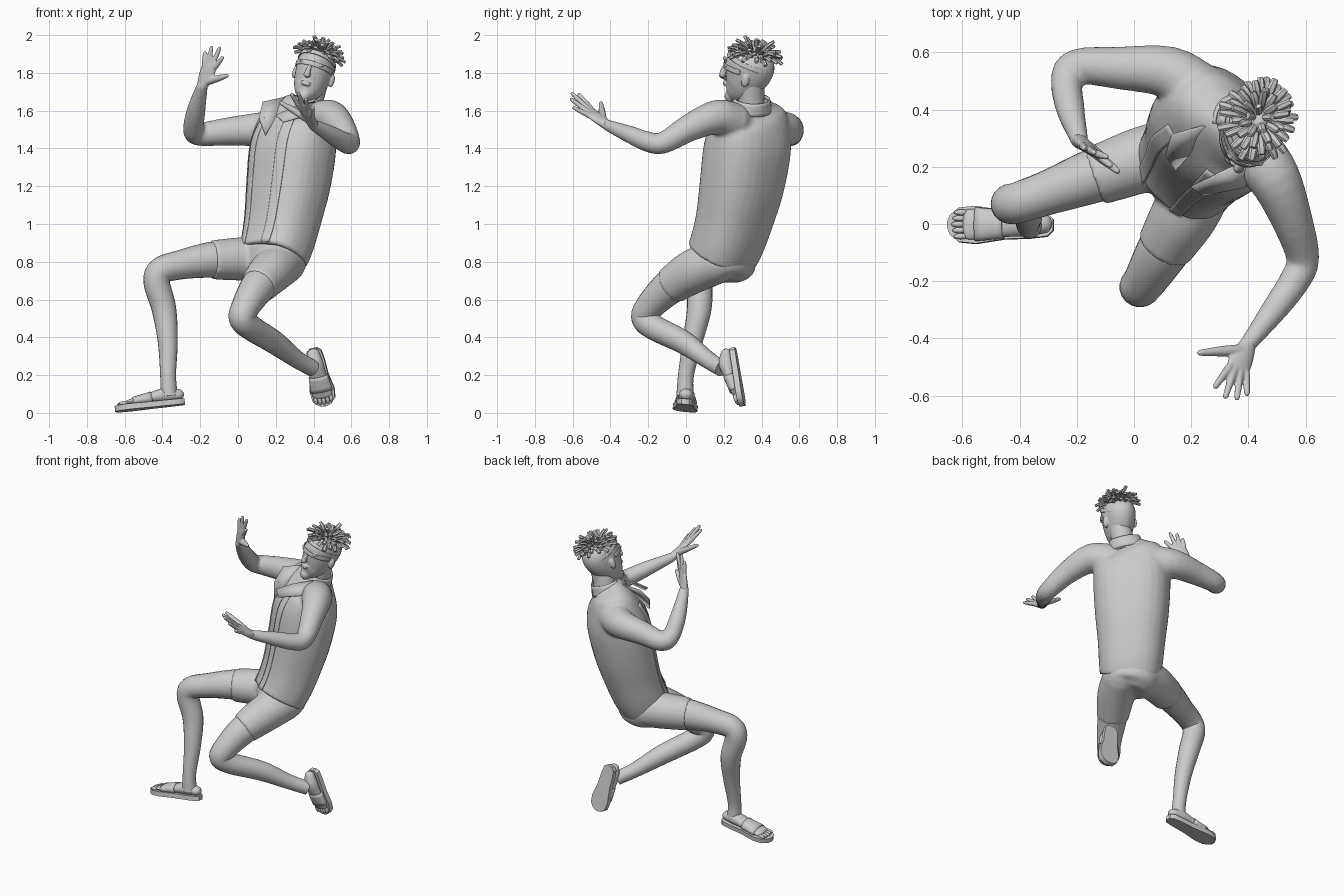
import bpy, bmesh, random
from math import sin, cos, pi, radians
from mathutils import Vector as V, Matrix

if "Cube" in bpy.data.objects:
    bpy.data.objects.remove(bpy.data.objects["Cube"])

random.seed(4)
LEFT = V((.7, -.7, .1))          # the figure's left-hand direction


def loft(bm, keys, side=(1, 0, 0), n=20, arc=None, p=2, caps=True, steps=4, dome=(0, 0)):
    """Skin smooth rings along keys (x, y, z, half width, half depth)."""
    K = [V(k if len(k) == 5 else (*k, k[3])) for k in keys]
    E = [K[0] * 2 - K[1]] + K + [K[-1] * 2 - K[-2]]
    S = []
    for i in range(1, len(K)):
        a, b, c, d = E[i - 1:i + 3]
        for j in range(steps):
            t = j / steps
            S.append(.5 * (2 * b + (c - a) * t + (2 * a - 5 * b + 4 * c - d) * t * t
                           + (3 * b - a - 3 * c + d) * t ** 3))
    S.append(K[-1])
    P = [V(s[:3]) for s in S]
    T = [(P[min(i + 1, len(P) - 1)] - P[max(i - 1, 0)]).normalized() for i in range(len(P))]
    R = [(P[i], T[i], S[i][3], S[i][4]) for i in range(len(P))]
    for end in (0, 1):           # rounded ends
        if dome[end]:
            q, t, a, b = R[-end]
            ex = [(q + t * (1 if end else -1) * min(a, b) * sin(w), t, a * cos(w), b * cos(w))
                  for w in (.5, 1, 1.4)]
            R = R + ex if end else ex[::-1] + R
    a0, a1 = arc or (0, 2 * pi)
    m = n + 1 if arc else n
    rings = []
    for q, t, a, b in R:
        X = V(side) - t * t.dot(V(side))
        X.normalize()
        Y = t.cross(X)
        ring = []
        for i in range(m):
            w = a0 + (a1 - a0) * i / n
            c, s = cos(w), sin(w)
            f = (abs(c) ** p + abs(s) ** p) ** (-1 / p)
            ring.append(bm.verts.new(q + X * a * c * f + Y * b * s * f))
        rings.append(ring)
    for r, u in zip(rings, rings[1:]):
        for i in range(n):
            j = (i + 1) % m
            bm.faces.new((r[i], r[j], u[j], u[i]))
    if caps and not arc:
        bm.faces.new(rings[0][::-1])
        bm.faces.new(rings[-1])


def ball(bm, c, s):
    bmesh.ops.create_uvsphere(bm, u_segments=16, v_segments=10, radius=1,
                              matrix=Matrix.Translation(c) @ Matrix.Diagonal((*s, 1)))


def make(name, bm, matrix=None, remesh=0, thick=0, smooth=4):
    me = bpy.data.meshes.new(name)
    bmesh.ops.recalc_face_normals(bm, faces=bm.faces)
    bm.to_mesh(me)
    bm.free()
    ob = bpy.data.objects.new(name, me)
    bpy.context.collection.objects.link(ob)
    if matrix:
        ob.matrix_world = matrix
    if thick:
        m = ob.modifiers.new("thickness", 'SOLIDIFY')
        m.thickness, m.offset = thick, 0
    if remesh:
        m = ob.modifiers.new("blend", 'REMESH')
        m.mode, m.voxel_size, m.use_smooth_shade = 'VOXEL', remesh, True
        m = ob.modifiers.new("soften", 'SMOOTH')
        m.factor, m.iterations = .5, smooth
    bpy.context.view_layer.objects.active = ob
    ob.select_set(True)
    bpy.ops.object.shade_smooth_by_angle(angle=radians(40))
    ob.select_set(False)
    return ob


def part(name, keys, matrix=None, thick=0, **kw):
    bm = bmesh.new()
    loft(bm, keys, **kw)
    return make(name, bm, matrix, thick=thick)


# Shirt body blended with both arms
torso = [(.185, .185, .825, .19, .165), (.21, .22, .905, .2, .17), (.235, .255, 1.02, .21, .177),
         (.265, .295, 1.2, .23, .192), (.29, .325, 1.4, .24, .195), (.31, .345, 1.53, .225, .155),
         (.335, .345, 1.6, .16, .11), (.36, .35, 1.645, .085, .08)]
bm = bmesh.new()
loft(bm, torso, LEFT, n=32, p=2.4)
loft(bm, [(.22, .46, 1.5, .11), (.12, .53, 1.5, .092), (-.05, .545, 1.49, .075), (-.2, .55, 1.475, .062),
          (-.235, .5, 1.5, .056), (-.222, .4, 1.6, .05), (-.19, .29, 1.73, .031)], (0, .6, .8), dome=(1, 1))
loft(bm, [(.42, .25, 1.54, .105), (.49, .16, 1.565, .092), (.55, .02, 1.51, .073), (.59, -.12, 1.43, .058),
          (.56, -.2, 1.435, .054), (.49, -.3, 1.475, .046), (.398, -.42, 1.525, .03)], (0, 0, 1), dome=(1, 1))
make("shirt_and_arms", bm, remesh=.011, smooth=5)

# Shirt opening edges
for nm, a, b in (("left_placket", -72, -58), ("right_placket", -124, -110)):
    part(nm, [(x, y, z, w + .001, d + .001) for x, y, z, w, d in torso[:6]], side=LEFT, n=6, p=2.4,
         arc=(radians(a), radians(b)), thick=.006)

# Collar: stand round the neck plus two open flaps
part("collar_stand", [(.35, .345, 1.60, .115, .1), (.372, .35, 1.665, .095, .09)], side=LEFT, n=24,
     arc=(radians(-50), radians(230)), thick=.007)
for nm, pts in (("right_collar_flap", [(.27, .35, 1.675), (.13, .31, 1.645), (.11, .24, 1.56), (.145, .19, 1.47), (.21, .26, 1.58)]),
                ("left_collar_flap", [(.41, .23, 1.65), (.3, .18, 1.62), (.2, .13, 1.575), (.24, .1, 1.54), (.39, .13, 1.58)])):
    bm = bmesh.new()
    bm.faces.new([bm.verts.new(q) for q in pts])
    make(nm, bm, thick=.008)

# Shorts
bm = bmesh.new()
loft(bm, [(.19, .19, .705, .1, .08), (.185, .195, .755, .17, .15), (.195, .205, .88, .178, .157)],
     LEFT, n=28, p=2.2)
loft(bm, [(.16, .26, .81, .115), (.03, .225, .815, .116), (-.14, .165, .81, .104)], (0, 0, 1), dome=(1, 0))
loft(bm, [(.25, .17, .8, .115), (.18, .04, .75, .118), (.105, -.085, .67, .1)], dome=(1, 0))
make("shorts", bm, remesh=.011, smooth=8)

# Legs
part("right_leg", [(-.02, .21, .815, .1), (-.15, .165, .81, .094), (-.3, .11, .785, .078), (-.405, .075, .755, .072),
                   (-.43, .07, .69, .07), (-.392, .07, .55, .065), (-.372, .035, .38, .053),
                   (-.37, 0, .2, .042), (-.365, -.005, .09, .046)], side=(0, 1, 0), steps=6)
part("left_leg", [(.16, 0, .72, .1), (.1, -.095, .66, .092), (.04, -.195, .56, .076), (.022, -.218, .5, .071),
                  (.07, -.165, .45, .067), (.19, -.015, .375, .062), (.31, .11, .285, .047),
                  (.395, .19, .235, .044)], side=(.7, -.7, .2), steps=6)


# Hands
def hand(name, wrist, knuckle, across, tips, thumb):
    w, k, ac = V(wrist), V(knuckle), V(across).normalized()
    bm = bmesh.new()
    mid = w.lerp(k, .5)
    loft(bm, [(*w, .03, .026), (*mid, .043, .021), (*k, .046, .015)], ac, n=16, dome=(1, 1))
    for i, t in enumerate(tips):
        base = k + ac * (-.034 + .0227 * i)
        b = base.lerp(V(t), .5)
        loft(bm, [(*base, .0145), (*b, .0135), (*t, .0105)], ac, n=10, dome=(1, 1))
    th = V(thumb)
    b = w.lerp(k, .3) + ac * (.03 if (th - w).dot(ac) > 0 else -.03)
    loft(bm, [(*w.lerp(k, .15), .019), (*b, .021), (*b.lerp(th, .5), .018), (*th, .011)], k - w, n=10, dome=(1, 1))
    make(name, bm, remesh=.005, smooth=3)


hand("right_hand", (-.19, .29, 1.73), (-.15, .255, 1.835), (.8, -.5, -.15),
     [(-.175, .265, 1.905), (-.14, .25, 1.933), (-.098, .235, 1.93), (-.083, .205, 1.88)], (-.058, .185, 1.785))
hand("left_hand", (.398, -.42, 1.525), (.362, -.505, 1.59), (.8, -.15, -.5),
     [(.285, -.567, 1.685), (.32, -.602, 1.69), (.36, -.607, 1.66), (.395, -.592, 1.615)], (.23, -.45, 1.64))


# Feet in sandals: local x runs heel to toe, z is up from the sole
def foot(side, heel, toe, up):
    h = V(heel)
    F = V(toe) - h
    L = F.length
    F.normalize()
    U = (V(up) - F * F.dot(V(up))).normalized()
    S = U.cross(F)
    M = Matrix((F, S, U)).transposed().to_4x4()
    M.translation = h
    k = L / .37
    bm = bmesh.new()
    edge = [(0, .02), (.02, .04), (.08, .047), (.17, .05), (.27, .066), (.33, .06), (.36, .035), (.37, .012)]
    vs = [bm.verts.new((x * k, y, 0)) for x, y in edge] + [bm.verts.new((x * k, -y, 0)) for x, y in edge[::-1]]
    f = bmesh.ops.extrude_face_region(bm, geom=[bm.faces.new(vs)])
    bmesh.ops.translate(bm, vec=(0, 0, .03), verts=[v for v in f['geom'] if isinstance(v, bmesh.types.BMVert)])
    make(side + "_sandal_sole", bm, M)
    part(side + "_foot", [(.03 * k, 0, .055, .034, .03), (.09 * k, 0, .062, .044, .04), (.17 * k, 0, .054, .046, .03),
                          (.27 * k, 0, .042, .054, .02), (.3 * k, 0, .04, .052, .014)], M, side=(0, 1, 0), dome=(1, 1))
    part(side + "_sandal_strap", [(.17 * k, 0, .052, .049, .034), (.27 * k, 0, .042, .057, .024)], M,
         side=(0, 1, 0), caps=False, thick=.005)
    bm = bmesh.new()
    for i in range(5):
        ball(bm, ((.335 - .005 * abs(i - 2)) * k - .005, -.042 + .021 * i, .038), (.026, .0105, .011))
    make(side + "_toes", bm, M)


foot("right", (-.28, -.005, .045), (-.65, -.005, .005), (-.1, .1, 1))
foot("left", (.4, .262, .345), (.465, .312, .04), (-.15, -1, 0))

# Head frame: face looks forward, slightly turned and tipped
F = V((-.2, -.95, .18)).normalized()
U = V((.27, .13, .95))
U = (U - F * F.dot(U)).normalized()
M = Matrix((U.cross(F), -F, U)).transposed().to_4x4() @ Matrix.Diagonal((1.08, 1.02, 1.02, 1))
M.translation = (.4, .325, 1.795)
part("neck", [(.365, .35, 1.57, .08), (.38, .345, 1.65, .071), (.41, .345, 1.76, .07)])
bm = bmesh.new()
loft(bm, [(0, -.072, -.135, .032, .034), (0, -.052, -.112, .056, .064), (0, -.025, -.07, .077, .093),
          (0, 0, 0, .09, .122), (0, .012, .06, .092, .127), (0, .015, .105, .07, .097), (0, .015, .13, .03, .04)],
     n=28, dome=(1, 1))
loft(bm, [(0, -.118, .03, .009, .01), (0, -.13, -.005, .012, .014), (0, -.13, -.028, .018, .018)], n=12, dome=(1, 1))
for s in (-1, 1):
    ball(bm, (s * .097, .015, -.012), (.011, .021, .034))
    ball(bm, (s * .036, -.103, .036), (.03, .018, .009))
for z in (-.064, -.076):
    ball(bm, (0, -.109, z), (.026, .013, .007))
make("head", bm, M, remesh=.005, smooth=3)

# Headband and wraparound glasses
part("headband", [(0, .006, .055, .094, .128), (0, .012, .078, .09, .123)], M, n=32, caps=False, thick=.004)
part("glasses", [(0, -.002, .012, .094, .127), (0, 0, .038, .095, .129)], M, n=20,
     arc=(radians(-172), radians(-8)), thick=.004)

# Dreadlocks fanning out from the crown
bm = bmesh.new()
for i in range(54):
    az, r = i * 2.39996, (i / 54) ** .5
    o = V((cos(az), sin(az), 0))
    root = V((0, .03, .1)) + V((o.x * .06 * r, o.y * .08 * r, .035 - .045 * r * r))
    d = (o * (.35 + r) + V((0, 0, 1.0 - .6 * r))).normalized()
    ln = random.uniform(.06, .095)
    mid = root + d * ln * .55
    tip = root + d * ln + V((0, 0, -.025 * r))
    loft(bm, [(*root, .009, .007), (*mid, .014, .009), (*tip, .011, .008)], (-o.y, o.x, .1), n=6, steps=2)
make("dreadlocks", bm, M)
